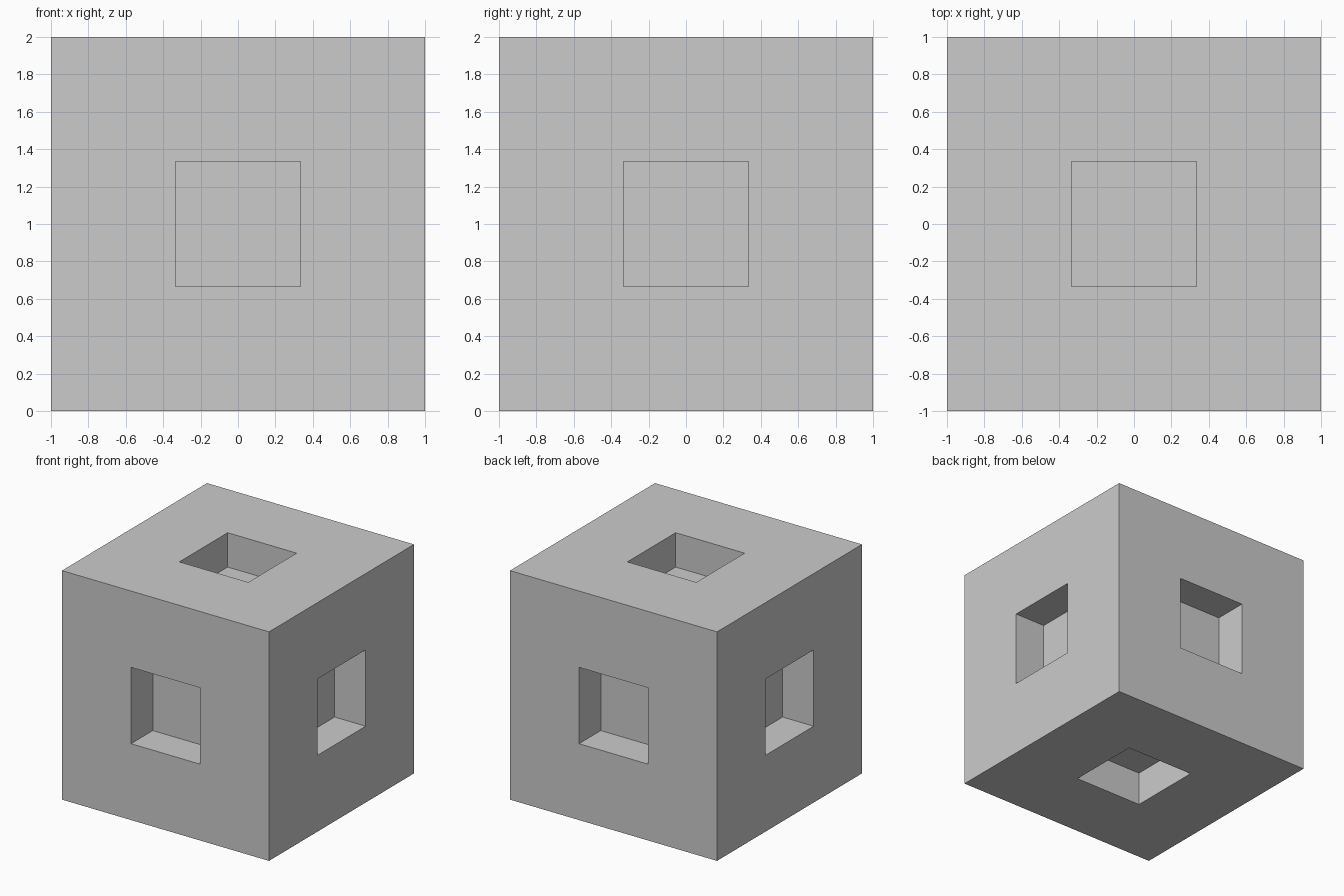
import bpy
import bmesh
from mathutils import Matrix

SIZE = 2.0           # cube edge
OPENING = SIZE / 3   # square pocket edge
DEPTH = 0.3          # pocket depth
GREY = (0.6, 0.6, 0.6, 1.0)

# Remove the default object
default = bpy.data.objects.get("Cube")
if default:
    bpy.data.objects.remove(default, do_unlink=True)

# Single flat colour
material = bpy.data.materials.new("light_grey")
material.use_nodes = True
material.diffuse_color = GREY
shader = next(n for n in material.node_tree.nodes if n.type == "BSDF_PRINCIPLED")
shader.inputs["Base Color"].default_value = GREY

# Solid block standing on the ground
bm = bmesh.new()
bmesh.ops.create_cube(bm, size=SIZE, matrix=Matrix.Translation((0, 0, SIZE / 2)))
sides = bm.faces[:]

# Square opening in the middle of every side
bmesh.ops.inset_individual(bm, faces=sides, thickness=(SIZE - OPENING) / 2,
                           use_even_offset=True)

# Sink each opening into a straight-walled pocket
for face in sides:
    inward = face.normal * -DEPTH
    floor = bmesh.ops.extrude_face_region(bm, geom=[face])["geom"]
    verts = [v for v in floor if isinstance(v, bmesh.types.BMVert)]
    bmesh.ops.translate(bm, verts=verts, vec=inward)
    if face.is_valid:
        bmesh.ops.delete(bm, geom=[face], context="FACES_ONLY")

bmesh.ops.recalc_face_normals(bm, faces=bm.faces[:])

mesh = bpy.data.meshes.new("pocketed_block")
bm.to_mesh(mesh)
bm.free()
mesh.materials.append(material)
block = bpy.data.objects.new("pocketed_block", mesh)
bpy.context.collection.objects.link(block)
